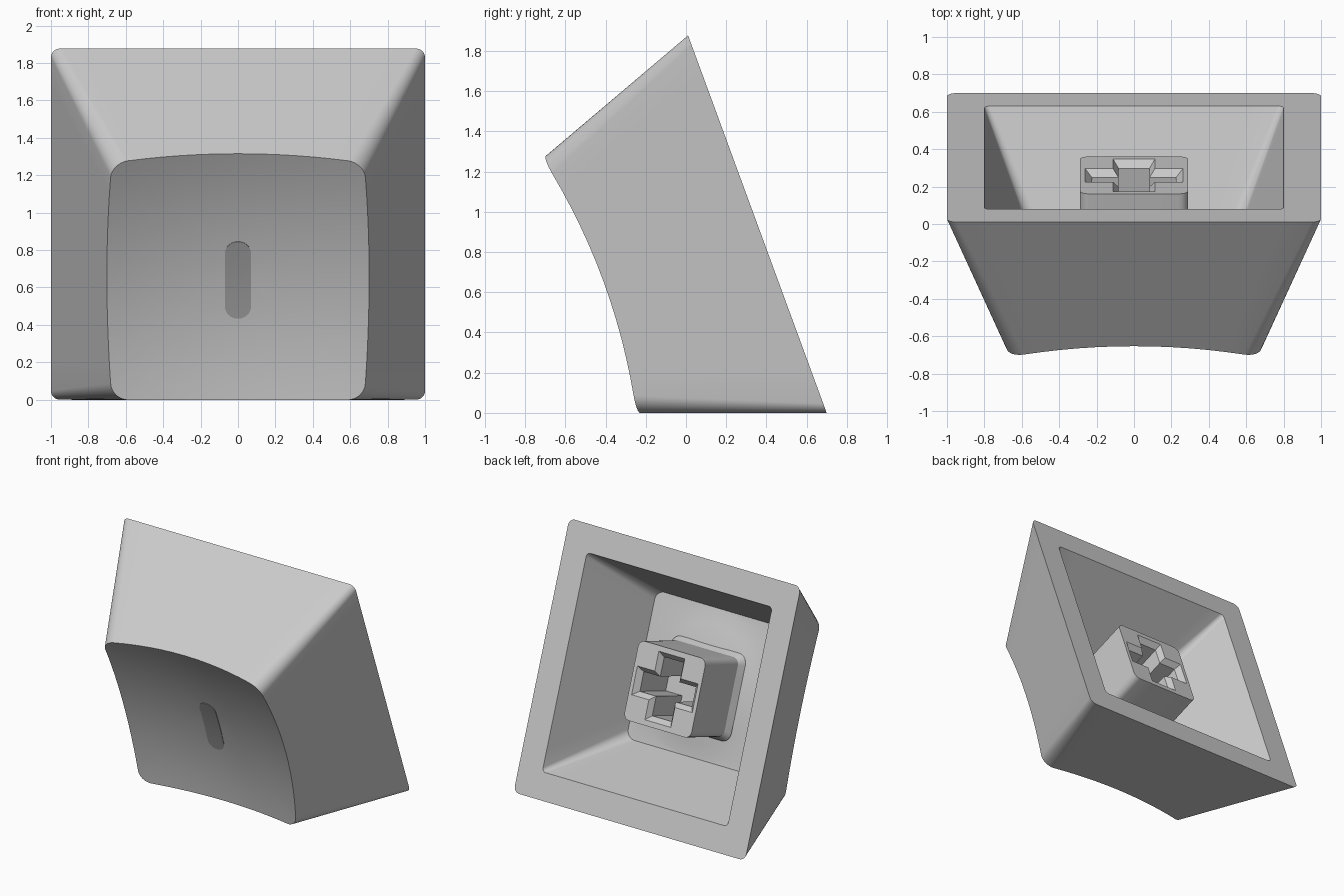
import bpy, bmesh, math
from mathutils import Matrix, Vector

if "Cube" in bpy.data.objects:
    bpy.data.objects.remove(bpy.data.objects["Cube"])

# Local frame: u = width, v = up along the rim, w = height from the rim towards the dish
TILT = math.radians(110.16)
FRAME = Matrix.Translation((0, 0.355, math.sin(TILT))) @ Matrix.Rotation(TILT, 4, 'X')
DISH_W, DISH_R = 0.732, 2.9


def material(name, value):
    m = bpy.data.materials.new(name)
    m.diffuse_color = (value, value, value, 1)
    m.use_nodes = True
    m.node_tree.nodes["Principled BSDF"].inputs["Base Color"].default_value = m.diffuse_color
    return m


def rounded_rect(hu, hv, r, cv=0.0, side=12, corner=8):
    """Outline of a rounded rectangle, always with the same point order."""
    arcs = []
    for k, (sx, sy) in enumerate([(1, 1), (-1, 1), (-1, -1), (1, -1)]):
        c = Vector((sx * (hu - r), cv + sy * (hv - r)))
        arcs.append([c + r * Vector((math.cos(a), math.sin(a)))
                     for a in (math.pi / 2 * (k + i / corner) for i in range(corner + 1))])
    pts = []
    for k in range(4):
        pts += arcs[k]
        a, b = arcs[k][-1], arcs[(k + 1) % 4][0]
        pts += [a.lerp(b, i / side) for i in range(1, side)]
    return pts


def at(pts, w):
    return [Vector((p.x, p.y, w)) for p in pts]


def dish(p, lift=0.0):
    return Vector((p.x, p.y, DISH_W + lift + (p.x ** 2 + p.y ** 2) / (2 * DISH_R)))


def loft(bm, rings, cap_start=False, cap_end=False):
    vs = [[bm.verts.new(FRAME @ p) for p in ring] for ring in rings]
    n = len(vs[0])
    for a, b in zip(vs, vs[1:]):
        for i in range(n):
            j = (i + 1) % n
            bm.faces.new((a[i], a[j], b[j], b[i]))
    if cap_start:
        bm.faces.new(vs[0][::-1])
    if cap_end:
        bm.faces.new(vs[-1])
    return vs


def finish(bm, name, mat, angle=28):
    bmesh.ops.recalc_face_normals(bm, faces=bm.faces)
    me = bpy.data.meshes.new(name)
    bm.to_mesh(me)
    bm.free()
    ob = bpy.data.objects.new(name, me)
    bpy.context.collection.objects.link(ob)
    me.materials.append(mat)
    bpy.ops.object.select_all(action='DESELECT')
    ob.select_set(True)
    bpy.context.view_layer.objects.active = ob
    bpy.ops.object.shade_smooth_by_angle(angle=math.radians(angle))
    return ob


shell_grey = material("shell grey", 0.6)
mark_grey = material("mark grey", 0.37)

# Cap shell: dish, outer walls, rim, cavity walls and domed ceiling in one loft
base = rounded_rect(1, 1, 0.05)
top = rounded_rect(0.634, 0.634, 0.10)      # outline where w = 1
edge = []
for b, t in zip(base, top):                 # walls meet the dish
    f = 0.87
    for _ in range(12):
        f = dish(b.lerp(t, f)).z
    edge.append(b.lerp(t, f))
rings = [[dish(p * s) for p in edge] for s in (0.02, 0.15, 0.3, 0.45, 0.6, 0.75, 0.9, 1)]
rings += [at(base, 0), at(rounded_rect(0.8, 0.8, 0.03), 0)]
CEIL, CV, DOME = 0.615, 0.04, 0.54
ceiling = rounded_rect(0.55, 0.54, 0.07, CV)
rings.append(at(ceiling, CEIL))
mid = Vector((0, CV))
for s in (1, 0.8, 0.6, 0.4, 0.2, 0.02):
    w = CEIL - 0.055 * (1 - s * s)
    rings.append(at([mid + (p - mid).normalized() * DOME * s for p in ceiling], w))
bm = bmesh.new()
loft(bm, rings, True, True)
finish(bm, "cap_shell", shell_grey)


# Stem with a chamfered cross socket
def cross(au, av, tu, tv):
    """Plus outline: arm reach au/av, half widths tu (upright) and tv (crossbar)."""
    q = [(au, tv), (tu, tv), (tu, av)]
    pts = q + [(-x, y) for x, y in q[::-1]] + [(-x, -y) for x, y in q] + [(x, -y) for x, y in q[::-1]]
    return [Vector(p) for p in pts]


bm = bmesh.new()
post = rounded_rect(0.29, 0.29, 0.05, side=4, corner=5)
foot = rounded_rect(0.32, 0.32, 0.07, side=4, corner=5)
outer = loft(bm, [at(post, 0.10), at(post, 0.53), at(foot, 0.58)], cap_end=True)[0]
socket = loft(bm, [at(cross(0.262, 0.25, 0.112, 0.105), 0.10),
                   at(cross(0.225, 0.215, 0.083, 0.072), 0.14),
                   at(cross(0.225, 0.215, 0.083, 0.072), 0.48)], cap_end=True)[0]
rim = [bm.edges.get((r[i], r[(i + 1) % len(r)])) for r in (outer, socket) for i in range(len(r))]
bmesh.ops.triangle_fill(bm, edges=rim, use_beauty=True)
finish(bm, "stem", shell_grey)

# Pill-shaped mark lying on the dish
pill = rounded_rect(0.07, 0.218, 0.0695, -0.046)
pc = Vector((0, -0.046))
bm = bmesh.new()
loft(bm, [[dish(p, -0.003) for p in pill]] +
     [[dish(pc + (p - pc) * s, 0.004) for p in pill] for s in (1, 0.66, 0.33, 0.02)], cap_end=True)
finish(bm, "centre_mark", mark_grey)
